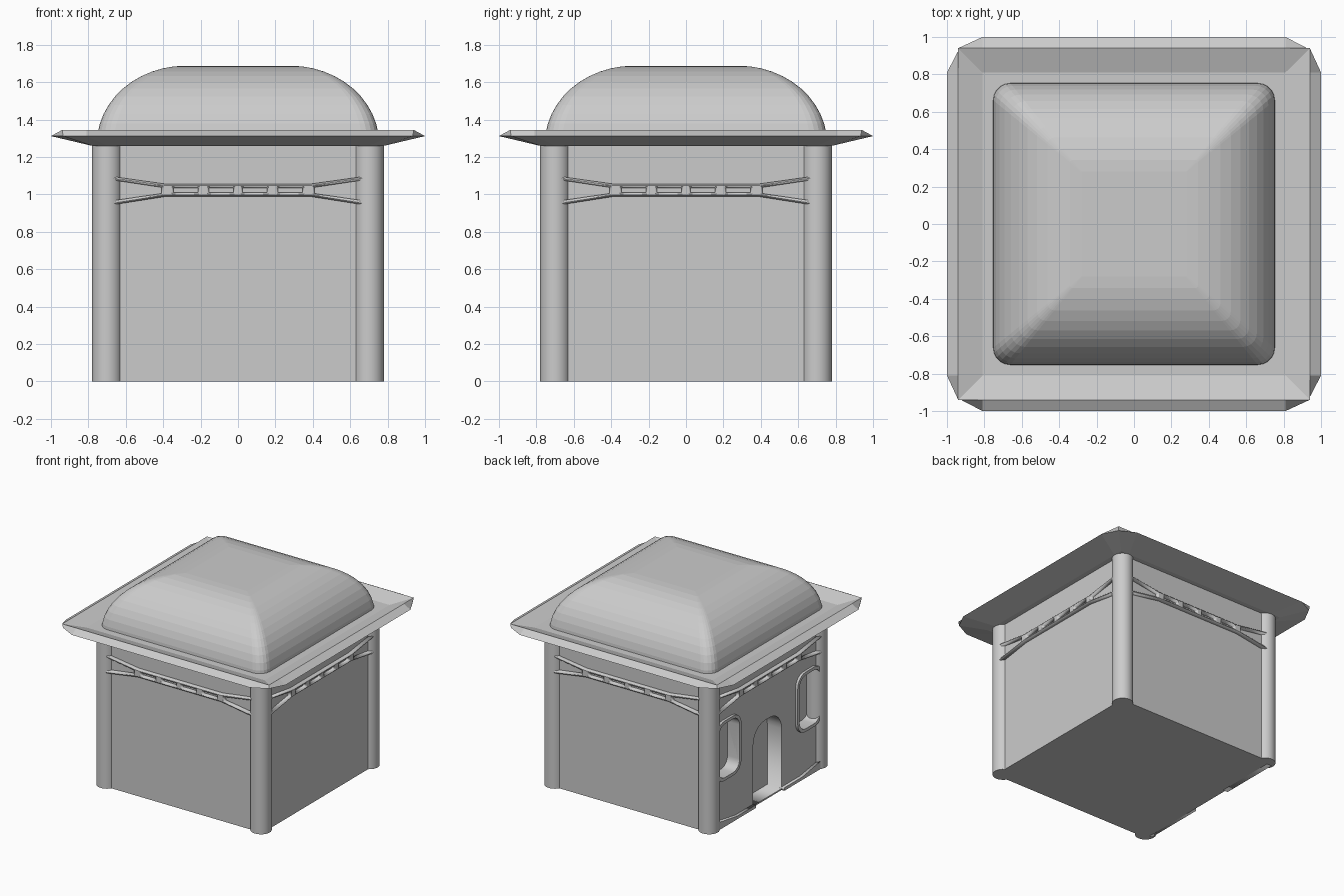
import bpy, bmesh
from math import sin, cos, pi, radians, sqrt

if "Cube" in bpy.data.objects:
    bpy.data.objects.remove(bpy.data.objects["Cube"])


def mesh_from_rings(name, rings, smooth=False):
    """Skin closed rings of equal length and cap both ends."""
    bm = bmesh.new()
    loops = [[bm.verts.new(p) for p in r] for r in rings]
    n = len(rings[0])
    for a, b in zip(loops, loops[1:]):
        for i in range(n):
            j = (i + 1) % n
            bm.faces.new((a[i], a[j], b[j], b[i]))
    bm.faces.new(loops[0][::-1])
    bm.faces.new(loops[-1])
    bmesh.ops.remove_doubles(bm, verts=bm.verts, dist=1e-5)
    bmesh.ops.recalc_face_normals(bm, faces=bm.faces)
    me = bpy.data.meshes.new(name)
    bm.to_mesh(me)
    bm.free()
    ob = bpy.data.objects.new(name, me)
    bpy.context.collection.objects.link(ob)
    if smooth:
        select(ob)
        bpy.ops.object.shade_smooth_by_angle(angle=radians(35))
    return ob


def select(ob):
    bpy.ops.object.select_all(action='DESELECT')
    ob.select_set(True)
    bpy.context.view_layer.objects.active = ob


def rounded(x0, x1, z0, z1, r, rb=None, n=6):
    """Rounded rectangle; rb is the radius of the bottom corners."""
    rb = r if rb is None else rb
    pts = []
    for cx, cz, rad, k in ((x1 - r, z1 - r, r, 0), (x0 + r, z1 - r, r, 1),
                           (x0 + rb, z0 + rb, rb, 2), (x1 - rb, z0 + rb, rb, 3)):
        for i in range(n + 1 if rad else 1):
            t = (k + i / n) * pi / 2
            pts.append((cx + rad * cos(t), cz + rad * sin(t)))
    return pts


def plate(name, outlines, back, front, turn=0, bevel=0.0):
    """Upright plate with holes, between two distances from the axis."""
    cu = bpy.data.curves.new(name, 'CURVE')
    cu.dimensions = '2D'
    cu.fill_mode = 'BOTH'
    for pts in outlines:
        sp = cu.splines.new('POLY')
        sp.points.add(len(pts) - 1)
        for p, (x, z) in zip(sp.points, pts):
            p.co = (x, z, 0, 1)
        sp.use_cyclic_u = True
    cu.extrude = (front - back) / 2 - bevel
    cu.bevel_depth = bevel
    cu.bevel_resolution = 0
    cu.offset = -bevel
    ob = bpy.data.objects.new(name, cu)
    bpy.context.collection.objects.link(ob)
    d, a = (front + back) / 2, radians(turn)
    ob.location = (d * sin(a), -d * cos(a), 0)
    ob.rotation_euler = (pi / 2, 0, a)
    select(ob)
    bpy.ops.object.convert(target='MESH')
    ob = bpy.context.object
    bm = bmesh.new()
    bm.from_mesh(ob.data)
    bmesh.ops.remove_doubles(bm, verts=bm.verts, dist=1e-5)
    bmesh.ops.recalc_face_normals(bm, faces=bm.faces)
    bm.to_mesh(ob.data)
    bm.free()
    return ob


def square(h, z):
    return [(-h, -h, z), (h, -h, z), (h, h, z), (-h, h, z)]


WALL = 0.74
DOOR_SIDE = -90

# walls
walls = mesh_from_rings("walls", [square(WALL, 0), square(WALL, 1.28)])

# door and window recesses
cuts = [("door", rounded(-.185, .185, .012, .655, .15, 0), .61)]
for s in (-1, 1):
    cuts.append(("window", rounded(*sorted((s * .39, s * .66)), .40, .84, .08), .65))
for name, pts, back in cuts:
    cutter = plate(name + "_cutter", [pts], back, .9, DOOR_SIDE)
    cutter.hide_render = True
    mod = walls.modifiers.new(name, 'BOOLEAN')
    mod.operation = 'DIFFERENCE'
    mod.solver = 'EXACT'
    mod.object = cutter
    select(walls)
    bpy.ops.object.modifier_apply(modifier=mod.name)
    bpy.data.objects.remove(cutter)

# window frames, stubs and wedge baseboards on the door side
for s in (-1, 1):
    def flip(pts):
        return [(s * x, z) for x, z in pts]
    plate("window_frame", [flip(rounded(.365, .685, .375, .865, .10)),
                           flip(rounded(.39, .66, .40, .84, .08))],
          .72, .76, DOOR_SIDE)
    for z in (.44, .79):
        plate("window_stub", [flip([(.67, z), (.71, z), (.71, z + .04), (.67, z + .04)])],
              .72, .765, DOOR_SIDE)
    plate("baseboard", [flip([(.185, 0), (.70, 0), (.70, .07), (.42, .025), (.185, .025)])],
          .72, .765, DOOR_SIDE)

# corner posts
for sx in (-1, 1):
    for sy in (-1, 1):
        mesh_from_rings("corner_post", [
            [(sx * .7 + .08 * cos(i * pi / 16), sy * .7 + .08 * sin(i * pi / 16), z)
             for i in range(32)] for z in (0, 1.28)], smooth=True)

# pierced bands under the eaves, one per side
half = [(.38, .99), (.70, .94), (.70, 1.10), (.38, 1.055)]
outline = half + [(-x, z) for x, z in half[::-1]]
holes = []
for s in (-1, 1):
    holes.append([(s * x, z) for x, z in ((.41, 1.005), (.67, .967), (.67, 1.077), (.41, 1.038))])
    for a, b in ((.025, .155), (.215, .345)):
        holes.append([(s * a, 1.01), (s * b, 1.01), (s * b, 1.034), (s * a, 1.034)])
for k in range(4):
    plate("eave_band", [outline] + holes, .72, .77, 90 * k, bevel=.008)


# eave tray: underside, outer edge, crest and sunken floor
def eave_ring(mid, corner, z):
    pts = []
    for k in range(4):
        c, s = round(cos(k * pi / 2)), round(sin(k * pi / 2))
        for x, y in ((mid[0], -mid[1]), (corner, -corner), (mid[1], -mid[0])):
            pts.append((c * x - s * y, s * x + c * y, z))
    return pts


mesh_from_rings("eave", [
    eave_ring((.70, .78), .78, 1.26),
    eave_ring((.81, 1.0), .935, 1.312),
    eave_ring((.81, .94), .94, 1.345),
    eave_ring((.70, .81), .81, 1.30)])

# cushion dome with a flat top
rings = []
STEPS = 12
for i in range(STEPS + 1):
    t = i / STEPS * pi / 2
    h = .28 + .475 * cos(t)
    r = .09 * cos(t) + .002
    z = 1.27 + .418 * sin(t)
    rings.append([(x, y, z) for x, y in rounded(-h, h, -h, h, r, n=5)])
mesh_from_rings("dome", rings)
